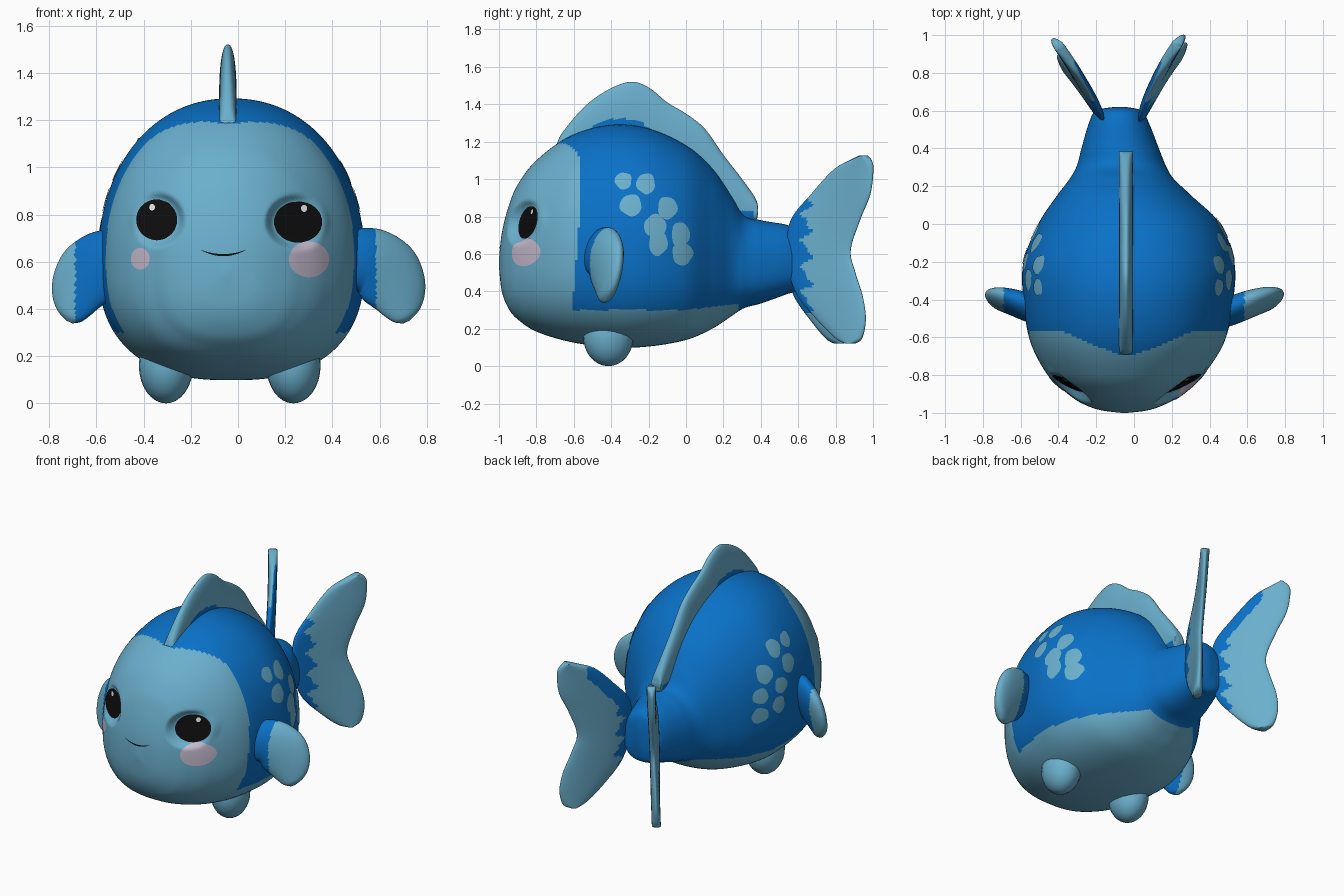
import bpy, bmesh, math, random
from mathutils import Vector
from mathutils.bvhtree import BVHTree

random.seed(4)
cube = bpy.data.objects.get("Cube")
if cube:
    bpy.data.objects.remove(cube)


def material(name, rgb):
    m = bpy.data.materials.new(name)
    m.use_nodes = True
    m.diffuse_color = (*rgb, 1)
    bsdf = m.node_tree.nodes["Principled BSDF"]
    bsdf.inputs["Base Color"].default_value = (*rgb, 1)
    bsdf.inputs["Roughness"].default_value = 0.7
    return m


BLUE = material("deep blue", (0.003, 0.165, 0.57))
LIGHT = material("pale blue", (0.145, 0.43, 0.61))
BLACK = material("black", (0.004, 0.004, 0.004))
PINK = material("blush pink", (0.56, 0.49, 0.62))
WHITE = material("white", (0.85, 0.85, 0.88))


def smooth(rows, k):
    """Pass a smooth curve through rows of numbers, k steps per gap."""
    out = []
    for i in range(len(rows) - 1):
        p0, p1, p2 = rows[max(i - 1, 0)], rows[i], rows[i + 1]
        p3 = rows[min(i + 2, len(rows) - 1)]
        for j in range(k):
            t = j / k
            out.append([b + t / 2 * (c - a + t * (2*a - 5*b + 4*c - d + t * (3*(b - c) + d - a)))
                        for a, b, c, d in zip(p0, p1, p2, p3)])
    return out + [list(rows[-1])]


def make(name, bm, mats, rule=None):
    """Turn a bmesh into a smooth object; rule picks pale blue faces."""
    bmesh.ops.recalc_face_normals(bm, faces=bm.faces)
    for f in bm.faces:
        f.smooth = True
        if rule:
            f.material_index = int(rule(f.calc_center_median(), f.normal))
    mesh = bpy.data.meshes.new(name)
    bm.to_mesh(mesh)
    bm.free()
    for m in mats:
        mesh.materials.append(m)
    ob = bpy.data.objects.new(name, mesh)
    bpy.context.collection.objects.link(ob)
    return ob


def ring(c, up, side, n_top=2, n_low=2, segs=48):
    """Rounded cross-section around c, spanned by two half axes."""
    pts = []
    for i in range(segs):
        a = 2 * math.pi * i / segs
        s, co = math.sin(a), math.cos(a)
        p = 2 / (n_top if s > 0 else n_low)
        pts.append(c + up * math.copysign(abs(s) ** p, s) + side * math.copysign(abs(co) ** p, co))
    return pts


def loft(name, rings, mats, rule=None):
    bm = bmesh.new()
    vs = [[bm.verts.new(p) for p in r] for r in rings]
    n = len(vs[0])
    for a, b in zip(vs, vs[1:]):
        for i in range(n):
            bm.faces.new((a[i], a[(i + 1) % n], b[(i + 1) % n], b[i]))
    bm.faces.new(vs[0])
    bm.faces.new(vs[-1])
    return make(name, bm, mats, rule)


# Eyes: centre x, centre z, radii
EYES = {"left": (.253, .768, .102, .088), "right": (-.343, .777, .087, .087)}


def press_eyes(p):
    """Flatten the skin into a shallow socket at each eye."""
    for x, z, rx, rz in EYES.values():
        r = math.hypot((p.x - x) / rx, (p.z - z) / rz)
        if p.y < -.5 and r < 1.4:
            w = min(1, (1.4 - r) / .4)
            w = w * w * (3 - 2 * w)
            flat = -.885 + .47 * (abs(p.x + .045) - .2) + .22 * (p.z - z)
            p.y += (flat - p.y) * w


# Body and tail stalk: pale face and belly, blue back
def body_rule(c, n):
    edge = -.7 + .135 * min(1, abs(c.x + .035) / .35) ** 1.2 - .08 * max(0, .85 - c.z)
    return c.y < edge or (c.z < .3 + .12 * max(0, c.y) and c.y < .28)


rows = [
    (-1, -.05, .015, .53, .57), (-.985, -.05, .13, .4, .71), (-.95, -.05, .225, .31, .85),
    (-.9, -.045, .305, .25, .97), (-.8, -.045, .412, .185, 1.1), (-.62, -.035, .515, .13, 1.23),
    (-.4, -.03, .556, .1, 1.29), (-.2, -.027, .558, .105, 1.27), (0, -.025, .482, .14, 1.18),
    (.14, -.05, .365, .2, 1.06), (.24, -.065, .275, .265, .92), (.31, -.067, .235, .31, .81),
    (.4, -.073, .205, .335, .78), (.54, -.08, .157, .385, .755), (.6, -.08, .12, .41, .72),
    (.62, -.075, .03, .5, .64)]
rings = []
for y, cx, w, lo, hi in smooth(rows, 16):
    zc = lo + (hi - lo) * .42
    pts = ring(Vector((cx, y, zc)), Vector((0, 0, 1)), Vector((w, 0, 0)), 2.15, 2.5, 220)
    for p in pts:
        p.z = zc + (p.z - zc) * (hi - zc if p.z > zc else zc - lo)
        press_eyes(p)
    rings.append(pts)
body = loft("body", rings, [BLUE, LIGHT], body_rule)


# Dorsal fin
def fin_rule(c, n):
    return not (c.z < 1.325 - 2 * (c.y + .35) ** 2 or c.z < .83 and c.y < .36)


rows = [(-.69, 1.13, 1.19), (-.66, 1.1, 1.25), (-.55, 1.08, 1.38), (-.43, 1.08, 1.47),
        (-.3, 1.08, 1.52), (-.2, 1.06, 1.49), (-.1, 1.02, 1.41), (0, .98, 1.35), (.1, .9, 1.27),
        (.2, .8, 1.13), (.3, .77, 1), (.37, .78, .9), (.385, .81, .85)]
loft("dorsal_fin", [ring(Vector((-.043, y, (lo + hi) / 2)), Vector((0, 0, (hi - lo) / 2)),
                         Vector((.037, 0, 0)), 2.3, 2.3, 120)
                    for y, lo, hi in smooth(rows, 12)], [BLUE, LIGHT], fin_rule)

# Pair of splayed, outward-curling tail fins: rows of height, front edge, back edge
rows = [(.12, .86, .9), (.15, .8, .94), (.25, .7, .96), (.37, .6, .945), (.5, .55, .905),
        (.62, .54, .88), (.78, .56, .93), (.92, .67, .985), (1.05, .79, 1), (1.1, .88, .99),
        (1.125, .94, .965)]
for name, x0, slope, curl, shrink, tilt_x, tilt_y in (
        ("tail_fin_left", .035, .35, .48, 1, -.05, 0),
        ("tail_fin_right", -.165, -.46, -.3, .9, 0, .06)):
    out = math.copysign(1, slope)

    def tail_rule(c, n):
        jag = .025 * math.sin(c.z * 45) + .015 * math.sin(c.z * 90)
        strip = n.x * out < -.6 and c.y < .86 and c.z > .66 + 1.2 * (c.y - .57)
        return not (strip or c.y < .645 + jag)

    def fin_point(y, z):
        d = y - .55
        return Vector((x0 + slope * d + curl * d * d + tilt_x * (z - .62),
                       .55 + d * shrink + tilt_y * (z - .62), z))

    rings = []
    for z, y0, y1 in smooth(rows, 10):
        mid, half = (y0 + y1) / 2, (y1 - y0) / 2
        lean = slope + 2 * curl * (mid - .55)
        thick = Vector((1, -lean, 0)).normalized() * .028
        flat = ring(Vector(), Vector(), Vector((0, half, 0)), 2.3, 2.3, 80)
        full = ring(Vector(), thick, Vector((0, half, 0)), 2.3, 2.3, 80)
        rings.append([fin_point(mid + q.y, z) + p - q for p, q in zip(full, flat)])
    loft(name, rings, [BLUE, LIGHT], tail_rule)

# Flippers, lying in a slanted plane: rows of x, z, half width, half thickness, tilt
rows = [(.44, .6, .12, .06, 90), (.52, .61, .133, .07, 84), (.58, .59, .145, .068, 66),
        (.64, .54, .147, .06, 48), (.685, .475, .125, .05, 37), (.708, .415, .095, .04, 30),
        (.715, .37, .058, .03, 26), (.715, .345, .015, .01, 25)]
for name, sx, tip, size in (("flipper_left", 1, .585, 1), ("flipper_right", -1, .69, .94)):
    rings = []
    for x, z, w, t, deg in smooth(rows, 8):
        dx, dz = math.cos(math.radians(deg)), math.sin(math.radians(deg))
        y = -.47 + .45 * (x - .5) + .22 * (z - .6)
        rings.append(ring(Vector((x * sx, y, z)), Vector((dx * sx, .45 * dx + .22 * dz, dz)) * w * size,
                          Vector((-.4 * sx, .9, -.2)) * t))
    loft(name, rings, [BLUE, LIGHT], lambda c, n: abs(c.x) > tip)

# Feet
for name, x in (("foot_left", .235), ("foot_right", -.305)):
    bm = bmesh.new()
    bmesh.ops.create_uvsphere(bm, u_segments=24, v_segments=16, radius=1)
    for v in bm.verts:
        v.co = Vector((x + v.co.x * .115, -.415 + v.co.y * .135, .16 + v.co.z * .16))
    make(name, bm, [LIGHT])

# Painted plates wrapped onto the body
tree = BVHTree.FromPolygons([v.co for v in body.data.vertices], [p.vertices for p in body.data.polygons])


def wrap(u, z, side, lift):
    """Drop a point on the skin: side 0 is the front, otherwise the x sign."""
    start, ray = ((u, -2, z), (0, 1, 0)) if side == 0 else ((2 * side, u, z), (-side, 0, 0))
    hit, normal = tree.ray_cast(Vector(start), Vector(ray))[:2]
    return hit - Vector(ray) * lift * .5 + normal * lift * .5


def plate(name, u, z, ru, rz, mat, side=0, lift=.005, wobble=0):
    bm = bmesh.new()
    n, steps = 40, 6
    ph = random.uniform(0, 6)
    mid = bm.verts.new(wrap(u, z, side, lift))
    last = None
    for s in range(1, steps + 1):
        cur = []
        for i in range(n):
            a = 2 * math.pi * i / n
            r = s / steps * (1 + wobble * (math.sin(3 * a + ph) + .6 * math.sin(5 * a + 2 * ph)))
            cur.append(bm.verts.new(wrap(u + ru * r * math.cos(a), z + rz * r * math.sin(a), side, lift)))
        for i in range(n):
            j = (i + 1) % n
            bm.faces.new((last[i], cur[i], cur[j], last[j]) if last else (mid, cur[i], cur[j]))
        last = cur
    ob = make(name, bm, [mat])
    facing = Vector((side, 0, 0)) if side else Vector((0, -1, 0))
    if ob.data.polygons[0].normal.dot(facing) < 0:
        ob.data.flip_normals()


plate("blush_left", .3, .61, .085, .076, PINK, lift=.003)
plate("blush_right", -.413, .613, .04, .046, PINK, lift=.003)
for label, (x, z, rx, rz) in EYES.items():
    plate(f"eye_{label}", x, z, rx, rz, BLACK, lift=.006)
plate("eye_glint_left", .278, .825, .013, .015, WHITE, lift=.01)
plate("eye_glint_right", -.362, .83, .012, .014, WHITE, lift=.01)

# Smile: thin strip, thickest in the middle
bm = bmesh.new()
pairs = []
for i in range(25):
    t = i / 12 - 1
    z = .628 + .022 * t * t
    h = .0005 + .004 * (1 - t * t)
    pairs.append([bm.verts.new(wrap(-.062 + .095 * t, z + d, 0, .003)) for d in (-h, h)])
for a, b in zip(pairs, pairs[1:]):
    bm.faces.new((a[0], b[0], b[1], a[1]))
make("smile", bm, [BLACK])

# Pale spots on both flanks: y, z, radii
spots = [(-.335, .99, .045, .045), (-.215, .975, .05, .055), (-.295, .86, .058, .058), (-.1, .845, .052, .06)]
left = spots + [(-.165, .75, .06, .06), (-.15, .66, .05, .07), (-.03, .7, .048, .07), (-.02, .6, .055, .06)]
right = spots + [(-.2, .75, .05, .05), (-.17, .63, .045, .055), (-.05, .715, .05, .05), (-.04, .59, .055, .05)]
for label, side, group in (("left", 1, left), ("right", -1, right)):
    for i, (y, z, ry, rz) in enumerate(group):
        plate(f"spot_{label}_{i + 1}", y, z, ry, rz, LIGHT, side, .004, .05)
